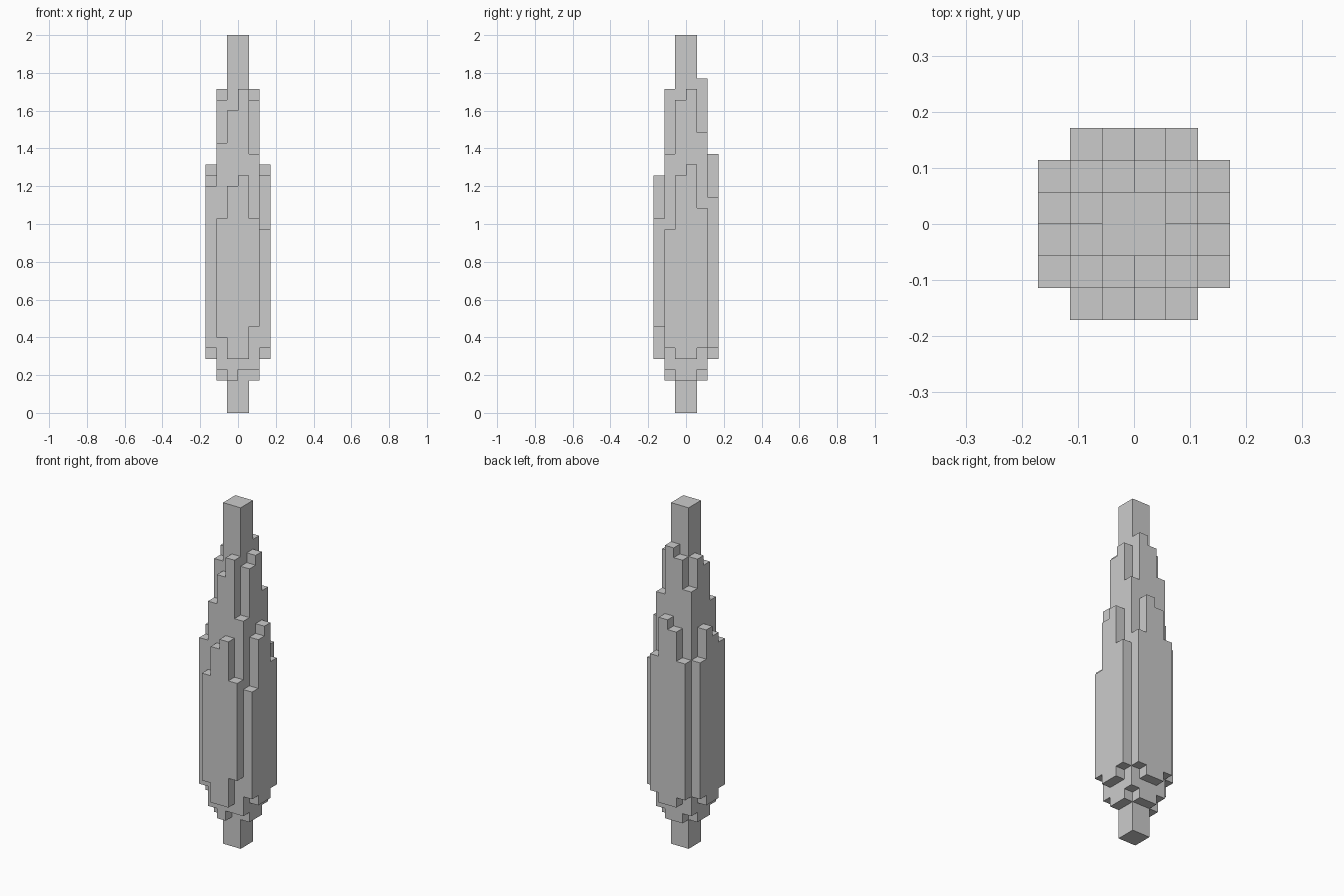
import bpy, bmesh, math
from mathutils import Vector

if "Cube" in bpy.data.objects:
    bpy.data.objects.remove(bpy.data.objects["Cube"])

V = 2 / 35  # edge of one block; the tree is 35 blocks tall

columns = {}  # (i, j) -> (bottom, top), in blocks


def row(cells, bottoms, tops):
    for cell, lo, hi in zip(cells, bottoms, tops):
        columns[cell] = (lo, hi)


def along_x(j):
    return [(i, j) for i in range(-2, 2)]


def along_y(i):
    return [(i, j) for j in range(-2, 2)]


# Inner foliage layer: left, right, front, back
row(along_y(-2), (4, 3, 3, 4), (25, 29, 30, 27))
row(along_y(1), (4, 3, 3, 4), (24, 29, 30, 26))
row(along_x(-2), (4, 3, 4, 4), (25, 28, 30, 24))
row(along_x(1), (4, 3, 3, 4), (27, 30, 31, 26))

# Outer foliage layer: left, right, front, back
row(along_y(-3), (6, 5, 5, 6), (21, 22, 23, 20))
row(along_y(2), (6, 5, 5, 6), (17, 22, 23, 19))
row(along_x(-3), (7, 5, 5, 8), (18, 21, 22, 18))
row(along_x(2), (6, 5, 5, 6), (20, 23, 24, 20))

# Trunk and top spike: full-height 2 x 2 core
for i in (-1, 0):
    for j in (-1, 0):
        columns[i, j] = (0, 35)

# Outer skin only: a face wherever a block has no neighbour
blocks = {(i, j, k) for (i, j), (lo, hi) in columns.items() for k in range(lo, hi)}
bm = bmesh.new()
verts = {}


def corner(p):
    key = tuple(round(c) for c in p)
    if key not in verts:
        verts[key] = bm.verts.new(Vector(key) * V)
    return verts[key]


for b in blocks:
    centre = Vector(b) + Vector((0.5, 0.5, 0.5))
    for axis in range(3):
        for sign in (-1, 1):
            n = Vector((0, 0, 0))
            n[axis] = sign
            if tuple(int(c) for c in Vector(b) + n) in blocks:
                continue
            u = Vector((0, 0, 0))
            u[(axis + 1) % 3] = 1
            w = n.cross(u)
            bm.faces.new([corner(centre + (n + s * u + t * w) / 2)
                          for s, t in ((-1, -1), (1, -1), (1, 1), (-1, 1))])

# Merge coplanar block faces into clean flat panels
bmesh.ops.dissolve_limit(bm, angle_limit=math.radians(1), verts=bm.verts[:],
                         edges=bm.edges[:])
mesh = bpy.data.meshes.new("cypress_tree")
bm.to_mesh(mesh)
bm.free()
bpy.context.collection.objects.link(bpy.data.objects.new("cypress_tree", mesh))
